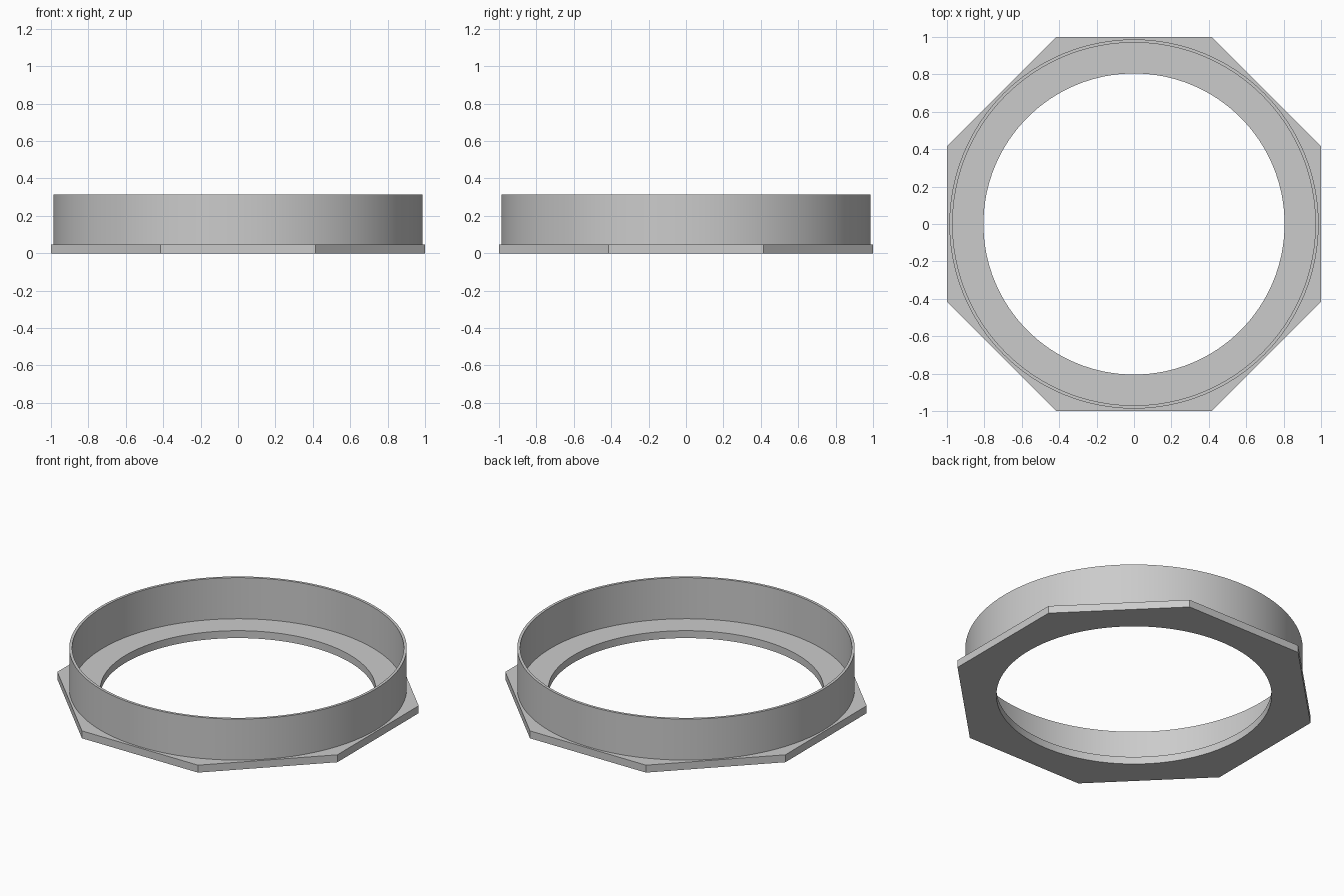
import bpy, bmesh, math

# Remove the default cube
cube = bpy.data.objects.get("Cube")
if cube:
    bpy.data.objects.remove(cube, do_unlink=True)

SEGS = 128
HOLE_R, WALL_IN, WALL_OUT = 0.805, 0.97, 0.987
PLATE_H, TOTAL_H = 0.048, 0.313

grey = bpy.data.materials.new("plain_grey")
grey.use_nodes = True
colour = (0.6, 0.6, 0.6, 1)
grey.diffuse_color = colour
grey.node_tree.nodes["Principled BSDF"].inputs["Base Color"].default_value = colour


def circle(radius):
    return lambda a: radius


def octagon(apothem):
    # Distance to the edge of an octagon with flat sides on the axes
    step = math.pi / 4
    return lambda a: apothem / math.cos((a + step / 2) % step - step / 2)


def ring(name, inner, outer, z0, z1):
    """Closed band between two outlines, each given as radius by angle."""
    bm = bmesh.new()
    loops = []
    for outline, z in ((inner, z0), (outer, z0), (outer, z1), (inner, z1)):
        loop = []
        for i in range(SEGS):
            # Half-octagon corners fall exactly on these steps
            a = math.tau * i / SEGS
            r = outline(a)
            loop.append(bm.verts.new((r * math.cos(a), r * math.sin(a), z)))
        loops.append(loop)
    for k in range(4):
        p, q = loops[k], loops[(k + 1) % 4]
        for i in range(SEGS):
            j = (i + 1) % SEGS
            bm.faces.new((p[i], p[j], q[j], q[i]))
    bmesh.ops.recalc_face_normals(bm, faces=bm.faces)
    mesh = bpy.data.meshes.new(name)
    bm.to_mesh(mesh)
    bm.free()
    mesh.materials.append(grey)
    obj = bpy.data.objects.new(name, mesh)
    bpy.context.collection.objects.link(obj)
    bpy.ops.object.select_all(action="DESELECT")
    obj.select_set(True)
    bpy.context.view_layer.objects.active = obj
    bpy.ops.object.shade_smooth_by_angle(angle=math.radians(30))
    return obj


# Octagonal base flange with a round opening
ring("base_flange", circle(HOLE_R), octagon(1.0), 0, PLATE_H)

# Thin upright collar standing on the flange
ring("collar_wall", circle(WALL_IN), circle(WALL_OUT), PLATE_H, TOTAL_H)
